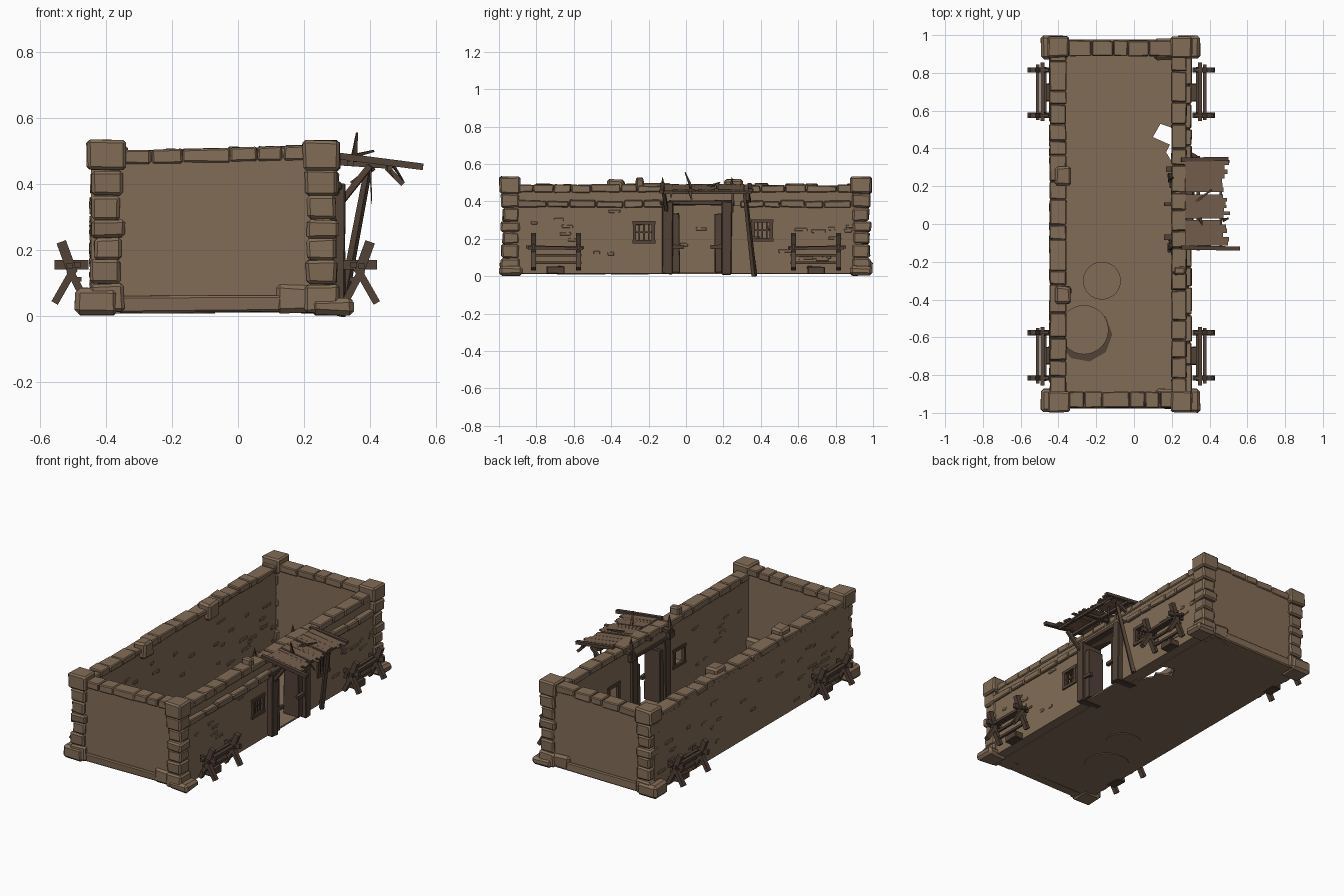
import bpy, bmesh, math, random
from mathutils import Vector, Matrix

if "Cube" in bpy.data.objects:
    bpy.data.objects.remove(bpy.data.objects["Cube"])

random.seed(7)
R = random.uniform


def material(name, col):
    m = bpy.data.materials.new(name)
    m.diffuse_color = (*col, 1)
    m.use_nodes = True
    m.node_tree.nodes["Principled BSDF"].inputs["Base Color"].default_value = m.diffuse_color
    return m


CLAY = material("clay_brown", (0.225, 0.152, 0.095))
WOOD = material("dark_wood", (0.085, 0.054, 0.038))
CLOTH = material("awning_brown", (0.18, 0.117, 0.075))


def finish(name, bm, mat):
    bmesh.ops.recalc_face_normals(bm, faces=bm.faces)
    me = bpy.data.meshes.new(name)
    bm.to_mesh(me)
    bm.free()
    me.materials.append(mat)
    ob = bpy.data.objects.new(name, me)
    bpy.context.collection.objects.link(ob)
    return ob


def add_box(bm, lo, hi, jit=0.0, bev=0.0):
    """Box from corner to corner, with wobbly corners and a chamfer."""
    t = bmesh.new()
    bmesh.ops.create_cube(t, size=1)
    for v in t.verts:
        for i in range(3):
            v.co[i] = (lo[i] + hi[i]) / 2 + v.co[i] * (hi[i] - lo[i]) + R(-jit, jit)
    if bev:
        bmesh.ops.bevel(t, geom=t.edges[:], offset=bev, segments=1, affect='EDGES')
    me = bpy.data.meshes.new("tmp")
    t.to_mesh(me)
    t.free()
    bm.from_mesh(me)
    bpy.data.meshes.remove(me)


def box(name, lo, hi, mat=CLAY, jit=0.0, bev=0.0):
    bm = bmesh.new()
    add_box(bm, lo, hi, jit, bev)
    return finish(name, bm, mat)


def add_beam(bm, p, q, w, h, taper=1.0):
    p, q = Vector(p), Vector(q)
    d = q - p
    M = Matrix.Translation((p + q) / 2) @ d.to_track_quat('Z', 'Y').to_matrix().to_4x4()
    vs = bmesh.ops.create_cube(bm, size=1)["verts"]
    for v in vs:
        s = taper if v.co.z > 0 else 1
        v.co = M @ Vector((v.co.x * w * s, v.co.y * h * s, v.co.z * d.length))


def beams(name, items, mat=WOOD):
    bm = bmesh.new()
    for it in items:
        add_beam(bm, *it)
    return finish(name, bm, mat)


def prism(name, pts, z0, z1, mat):
    bm = bmesh.new()
    f = bm.faces.new([bm.verts.new((x, y, z0)) for x, y in pts])
    ext = bmesh.ops.extrude_face_region(bm, geom=[f])["geom"]
    for v in ext:
        if isinstance(v, bmesh.types.BMVert):
            v.co.z = z1
    return finish(name, bm, mat)


def disc(cx, cy, r, n=32):
    return [(cx + r * math.cos(i * math.tau / n), cy + r * math.sin(i * math.tau / n)) for i in range(n)]


# Floor with a broken notch beside the right wall
prism("floor", [(-.41, -.94), (.23, -.94), (.23, .28), (.17, .38), (.19, .42), (.10, .46),
                (.14, .53), (.23, .50), (.23, .94), (-.41, .94)], 0.012, 0.022, CLAY)
prism("small_floor_disc", disc(-.17, -.30, .10), 0.008, 0.03, CLAY)
prism("large_floor_disc", disc(-.265, -.56, .13), 0.008, 0.036, CLAY)
prism("floor_stain", disc(-.26, -.585, .145, 9), 0.02, 0.025, WOOD)

# End walls with a sloping top
for s, nm in ((-1, "front"), (1, "back")):
    bm = bmesh.new()
    add_box(bm, (-.40, min(s * .965, s * .895), .015), (.26, max(s * .965, s * .895), .465))
    for v in bm.verts:
        if v.co.z > .3:
            v.co.z += .02 * (v.co.x + .4) / .66
    finish(nm + "_wall", bm, CLAY)
    bm = bmesh.new()
    x = -.345
    while x < .2:
        w = min(R(.07, .16), .22 - x)
        z = .458 + .02 * (x + .4) / .66
        add_box(bm, (x, s * .93 - .042, z), (x + w - .003, s * .93 + .042, z + .042), .003, .005)
        x += w
    finish(nm + "_cap_stones", bm, CLAY)
    box(nm + "_base_course", (-.36, s * .94 - .035, .012), (.24, s * .94 + .035, .065), CLAY, .004, .006)
    box(nm + "_base_stone", (.11, s * .925 - .055, .012), (.22, s * .925 + .055, .098), CLAY, .006, .015)

# Left wall
box("left_wall", (-.445, -.94, .015), (-.37, .94, .47))
for y, nm in ((-.38, "near"), (.25, "far")):
    box("left_wall_block_" + nm, (-.42, y - .045, .42), (-.335, y + .05, .52), CLAY, .006, .012)

# Right wall built around the doorway and two windows
bm = bmesh.new()
XA, XB = .205, .29
WIN = [(-.275, -.175, .185, .285), (.36, .455, .195, .295)]
for a, b, w in ((-.94, -.09, WIN[0]), (.21, .94, WIN[1])):
    add_box(bm, (XA, a, .015), (XB, w[0], .38))
    add_box(bm, (XA, w[1], .015), (XB, b, .38))
    add_box(bm, (XA, w[0], .015), (XB, w[1], w[2]))
    add_box(bm, (XA, w[0], w[3]), (XB, w[1], .38))
add_box(bm, (XA, -.94, .38), (.272, .94, .455))
add_box(bm, (XA, -.09, .012), (XB, .21, .022))
finish("right_wall", bm, CLAY)


def stone_row(name, x0, x1, z0, z1, lo, hi, gap=None):
    bm = bmesh.new()
    y = lo
    while y < hi - .02:
        w = min(R(.07, .17), hi - y)
        if not (gap and gap[0] < y + w / 2 < gap[1]):
            add_box(bm, (x0, y, z0), (x1, y + w - .003, z1 + R(-.006, .006)), .003, .005)
        y += w
    return finish(name, bm, CLAY)


stone_row("right_ledge", .25, .305, .368, .402, -.9, .9, (-.12, .24))
stone_row("right_cap_stones", .198, .278, .448, .488, -.9, .9)
stone_row("left_cap_stones", -.447, -.358, .455, .49, -.9, .9)
box("right_wall_top_block", (.21, -.27, .46), (.27, -.225, .525), CLAY, .005, .008)

# Corner columns of stacked stones, with wide feet
for sx, cx in ((-1, -.397), (1, .255)):
    for sy in (-1, 1):
        bm = bmesh.new()
        cy = sy * .938
        z = .012
        for k, h in enumerate((.085, .075, .065, .055, .075, .075, .09)):
            e = (.05, .046, .042, .05, .043, .048, .056)[k]
            dx, dy = R(-.004, .004), R(-.004, .004)
            add_box(bm, (cx - e + dx, cy - e + dy, z), (cx + e + dx, cy + e + dy, z + h - .001), .004, .009)
            z += h
        finish("corner_column", bm, CLAY)
        fx = cx + sx * .03
        box("corner_foot", (fx - .065, sy * .935 - .062, .004), (fx + .065, sy * .935 + .062, .085 if sx < 0 else .055),
            CLAY, .004, .015)

# Chipped bricks showing on the plaster
bm = bmesh.new()
for i in range(70):
    y, z, l = R(-.86, .86), R(.05, .35), R(.03, .08)
    if i % 2:
        add_box(bm, (-.449, y, z), (-.365, y + l, z + .016), .002, .002)
    elif not (-.2 < y < .27) and all(y + l < w[0] - .03 or y > w[1] + .03 for w in WIN):
        add_box(bm, (.201, y, z), (.2945, y + l, z + .016), .002, .002)
finish("exposed_bricks", bm, CLAY)

# Barred windows
for y0, y1, z0, z1 in WIN:
    it = []
    for x in (.207, .29):
        for z in (z0, z1):
            it.append(((x, y0 - .012, z), (x, y1 + .012, z), .018, .018))
        for y in (y0, y1):
            it.append(((x, y, z0), (x, y, z1), .018, .018))
    for k in (1, 2, 3):
        y = y0 + (y1 - y0) * k / 4
        it.append(((.285, y, z0), (.285, y, z1), .009, .009))
    zm = (z0 + z1) / 2
    it.append(((.283, y0, zm), (.283, y1, zm), .008, .008))
    beams("barred_window", it)

# Door frame: posts, inner planks, lintel and pointed post tops
for s in (-1, 1):
    c = .06
    y = lambda d: c + s * d
    box("door_post", (.185, min(y(.13), y(.185)), .01), (.325, max(y(.13), y(.185)), .40), WOOD, .004, .004)
    box("door_plank", (.20, min(y(.095), y(.135)), .02), (.305, max(y(.095), y(.135)), .335), WOOD, .004, .003)
    beams("door_bracket", [((.31, y(.07), .155), (.31, y(.14), .16), .02, .02)])
    bm = bmesh.new()
    bmesh.ops.create_cone(bm, cap_ends=True, segments=6, radius1=.022, radius2=.001, depth=.1,
                          matrix=Matrix.Translation((.20, y(.185), .48)))
    finish("post_spike", bm, WOOD)
    box("spike_base", (.18, y(.185) - .025, .39), (.225, y(.185) + .025, .435), WOOD, .003, .003)
box("door_lintel", (.20, -.14, .38), (.315, .26, .405), WOOD, .004, .004)

# Awning frame, brace pole and ragged cover
beams("awning_frame", [
    ((.25, -.125, .492), (.56, -.13, .452), .022, .02),
    ((.25, .34, .488), (.50, .345, .46), .022, .018),
    ((.16, .105, .475), (.46, .10, .455), .02, .018),
    ((.34, -.14, .462), (.34, .36, .462), .02, .016),
    ((.46, -.12, .447), (.46, .35, .447), .014, .014),
    ((.30, -.10, .33), (.40, -.12, .455), .018, .018),
    ((.16, -.07, .46), (.27, -.07, .47), .03, .02),
    ((.17, .29, .46), (.27, .29, .47), .03, .02)])
beams("brace_pole", [((.31, .365, .0), (.395, .315, .45), .022, .022, .8),
                     ((.345, .34, .40), (.41, .33, .45), .016, .016),
                     ((.45, .33, .45), (.50, .33, .40), .016, .016)])
beams("broken_stick", [((.35, .03, .47), (.36, -.005, .555), .018, .014, .3),
                       ((.33, .12, .48), (.41, .18, .50), .016, .012, .5)])
bm = bmesh.new()
for y0, y1, n, reach in ((-.115, .02, 6, .485), (.03, .155, 7, .495), (.17, .335, 7, .485)):
    w = (y1 - y0) / n
    for i in range(n):
        e = reach + R(-.03, .02)
        yy = y0 + w * (i + .5)
        add_beam(bm, (.27, yy, .487 + R(-.002, .002)), (e, yy, .487 - .14 * (e - .27)), w * .99, .008)
finish("ragged_awning", bm, CLOTH)
beams("torn_hanging_strip", [((.47, .02, .455), (.50, .03, .41), .02, .006, .4),
                             ((.40, .25, .45), (.405, .25, .34), .016, .006, .4),
                             ((.45, -.08, .455), (.47, -.08, .42), .018, .006, .4)], WOOD)

# Four trestle racks, mirrored about the building's long centre line
MID = -.0675
for sx in (1, -1):
    for sy in (1, -1):
        P = lambda x, y, z: (MID + sx * (x - MID), sy * y, z)
        it = []
        for y in (.575, .815):
            it += [(P(.32, y, .035), P(.375, y, .14), .028, .022),
                   (P(.365, y, .13), P(.40, y, .225), .026, .03),
                   (P(.42, y, .04), P(.36, y, .145), .028, .022),
                   (P(.318, y, .156), P(.42, y, .156), .016, .028)]
        it += [(P(.35, .545, .152), P(.35, .855, .156), .02, .016),
               (P(.375, .55, .148), P(.375, .845, .152), .02, .016),
               (P(.345, .56, .112), P(.345, .83, .112), .014, .014),
               (P(.335, .56, .072), P(.335, .83, .072), .014, .014)]
        beams("trestle_rack", it)
        a, b = P(.285, .65, .012), P(.345, .745, .052)
        box("rack_step", [min(p, q) for p, q in zip(a, b)], [max(p, q) for p, q in zip(a, b)], WOOD, .003, .004)
